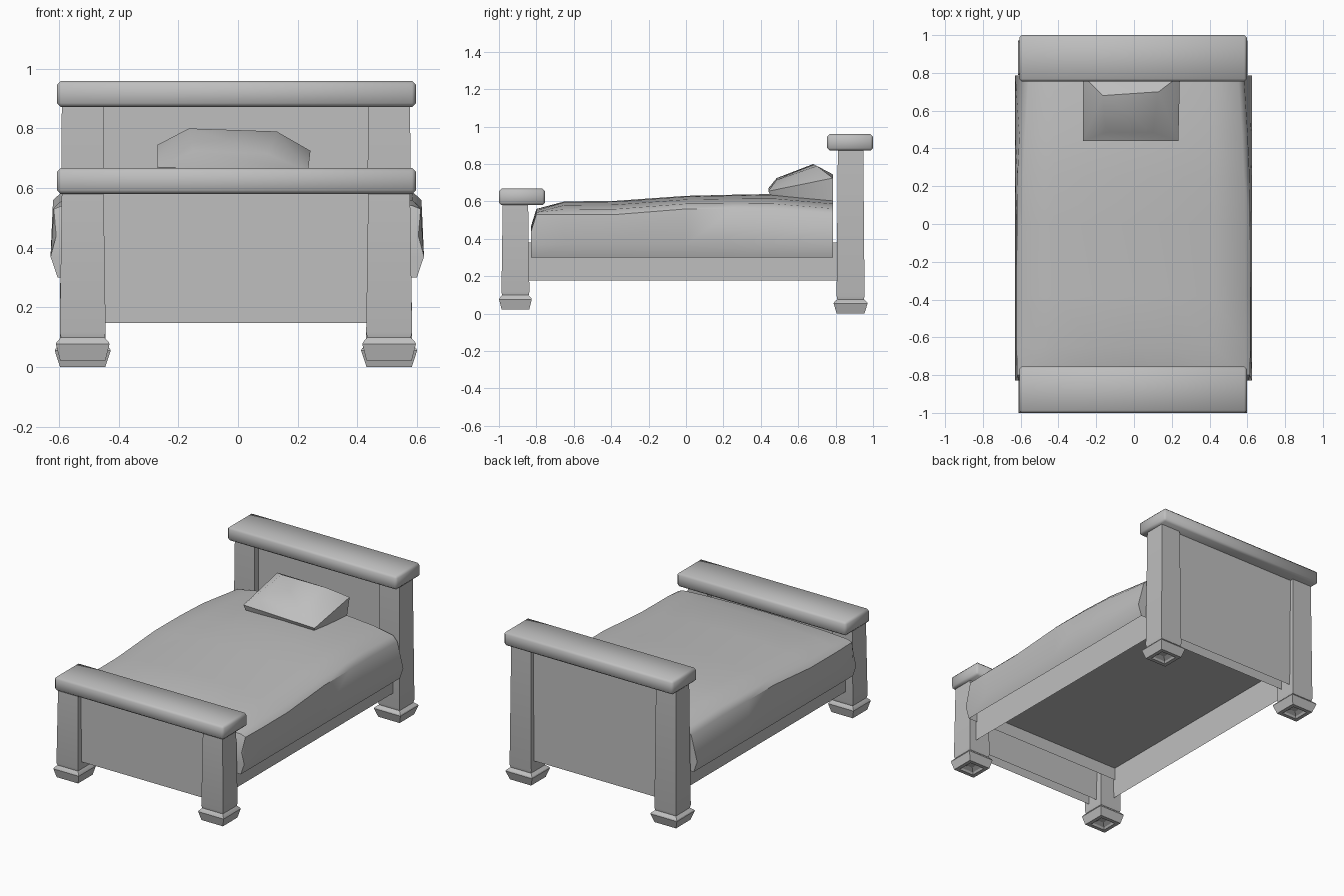
import bpy, bmesh, math

old = bpy.data.objects.get("Cube")
if old:
    bpy.data.objects.remove(old, do_unlink=True)

grey = bpy.data.materials.new("plain grey")
grey.use_nodes = True
grey.diffuse_color = (0.52, 0.52, 0.52, 1)
grey.node_tree.nodes["Principled BSDF"].inputs["Base Color"].default_value = (0.52, 0.52, 0.52, 1)


def finish(bm, name, angle=35, open_bottom=False):
    bmesh.ops.recalc_face_normals(bm, faces=bm.faces[:])
    if open_bottom:
        under = [f for f in bm.faces if f.normal.z < -0.9]
        bmesh.ops.delete(bm, geom=under, context='FACES')
    mesh = bpy.data.meshes.new(name)
    bm.to_mesh(mesh)
    bm.free()
    mesh.materials.append(grey)
    obj = bpy.data.objects.new(name, mesh)
    bpy.context.collection.objects.link(obj)
    bpy.ops.object.select_all(action='DESELECT')
    obj.select_set(True)
    bpy.context.view_layer.objects.active = obj
    bpy.ops.object.shade_smooth_by_angle(angle=math.radians(angle))


def loft(name, rings, angle=35, open_bottom=False):
    """Skin closed rings of points and cap both ends."""
    bm = bmesh.new()
    loops = [[bm.verts.new(p) for p in ring] for ring in rings]
    n = len(loops[0])
    for a, b in zip(loops, loops[1:]):
        for i in range(n):
            j = (i + 1) % n
            bm.faces.new((a[i], a[j], b[j], b[i]))
    bm.faces.new(loops[0])
    bm.faces.new(loops[-1])
    finish(bm, name, angle, open_bottom)


def box(name, x, y, z, bevel=0, open_bottom=False):
    bm = bmesh.new()
    bmesh.ops.create_cube(bm, size=1)
    for v in bm.verts:
        for i, (lo, hi) in enumerate((x, y, z)):
            v.co[i] = lo if v.co[i] < 0 else hi
    if bevel:
        bmesh.ops.bevel(bm, geom=bm.edges[:], offset=bevel, segments=1, affect='EDGES')
    finish(bm, name, 50, open_bottom)


def post(name, x, y, base, top, flare):
    # Hollow stepped foot, flared block, pinched neck, tapered shaft
    profile = [(0.025, 0.02), (0.012, 0.045), (0, 0.052), (0, 0.076), (0.055, flare),
               (0.062, flare - 0.003), (0.077, 0.073), (0.094, 0.077)]
    levels = [(base + z, h) for z, h in profile] + [(top, 0.07)]
    corners = ((-1, -1), (1, -1), (1, 1), (-1, 1))
    loft(name, [[(x + h * a, y + h * 0.97 * b, z) for a, b in corners] for z, h in levels], 25)


# Four posts
for side, x in (("left", 0.507), ("right", -0.521)):
    post("head_post_" + side, x, 0.88, 0, 0.885, 0.094)
    post("foot_post_" + side, x, -0.912, 0.022, 0.595, 0.09)

# Bed base with side rails, open underneath
box("bed_base", (-0.545, 0.535), (-0.88, 0.85), (0.178, 0.38), 0, True)

# End boards and their top caps
box("head_panel", (-0.47, 0.46), (0.85, 0.925), (0.147, 0.88), 0, True)
box("foot_panel", (-0.47, 0.46), (-0.95, -0.88), (0.147, 0.59), 0, True)
box("head_cap", (-0.607, 0.597), (0.755, 1.0), (0.872, 0.96), 0.013)
box("foot_cap", (-0.607, 0.597), (-1.0, -0.755), (0.58, 0.668), 0.013)

# Draped blanket with a crowned top: station y, edge height, crown height, edge width
stations = [(-0.828, 0.44, 0.47, 0.605), (-0.8, 0.53, 0.56, 0.613), (-0.65, 0.53, 0.6, 0.617),
            (-0.38, 0.53, 0.603, 0.617), (0, 0.56, 0.63, 0.615), (0.25, 0.558, 0.636, 0.612),
            (0.47, 0.553, 0.64, 0.602), (0.785, 0.53, 0.61, 0.582)]
rings = []
for y, edge, top, w in stations:
    rise = top - edge
    half = [(0.6, 0.3), (0.624, 0.37), (w, edge), (w - 0.03, edge + 0.4 * rise),
            (0.42, edge + 0.72 * rise), (0.2, edge + 0.94 * rise)]
    ring = [(x, y, z) for x, z in half] + [(0, y, top)]
    ring += [(-x - 0.005, y, z) for x, z in reversed(half)]
    rings.append(ring)
loft("blanket", rings, 40, True)

# Puffed pillow leaning against the head panel
bm = bmesh.new()
for p in [(-0.27, 0.44, 0.67), (0.235, 0.44, 0.655), (-0.15, 0.485, 0.725), (0.1, 0.485, 0.715),
          (-0.165, 0.68, 0.8), (0.13, 0.7, 0.79), (-0.27, 0.785, 0.745), (0.243, 0.785, 0.725),
          (-0.25, 0.785, 0.575), (0.22, 0.785, 0.575), (-0.26, 0.45, 0.635), (0.225, 0.45, 0.635)]:
    bm.verts.new(p)
bmesh.ops.convex_hull(bm, input=bm.verts[:])
finish(bm, "pillow", 45)
